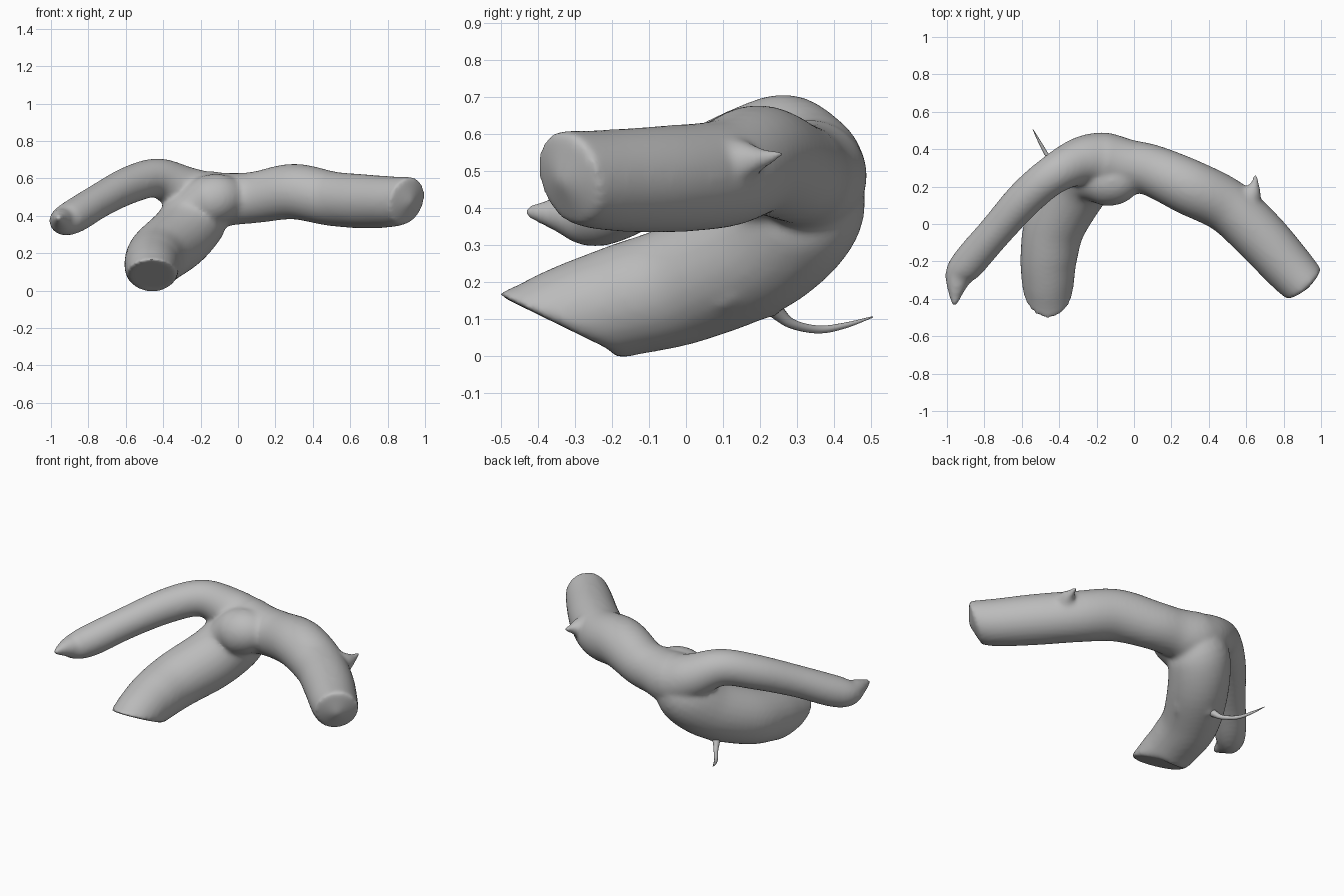
import bpy, bmesh, math
from mathutils import Vector

cube = bpy.data.objects.get("Cube")
if cube:
    bpy.data.objects.remove(cube, do_unlink=True)

grey = bpy.data.materials.new("bark grey")
grey.use_nodes = True
colour = (0.5, 0.5, 0.5, 1)
grey.diffuse_color = colour
grey.node_tree.nodes["Principled BSDF"].inputs["Base Color"].default_value = colour


def spline(points, steps=6):
    """Catmull-Rom through (x, y, z, radius) points."""
    p = [Vector(q) for q in points]
    p = [2 * p[0] - p[1]] + p + [2 * p[-1] - p[-2]]
    out = []
    for a, b, c, d in zip(p, p[1:], p[2:], p[3:]):
        for i in range(steps):
            t = i / steps
            out.append(0.5 * (2 * b + (c - a) * t + (2 * a - 5 * b + 4 * c - d) * t * t
                              + (3 * b - a - 3 * c + d) * t ** 3))
    return out + [p[-2]]


def tube(bm, points, cut=None, sides=24, dome=0.0):
    """Sweep a circle along the path; the rings tilt towards the end normal cut."""
    path = spline(points)
    centres = [q.to_3d() for q in path]
    last = len(path) - 1
    rings = []
    for i, c in enumerate(centres):
        along = (centres[min(i + 1, last)] - centres[max(i - 1, 0)]).normalized()
        side = along.cross(Vector((0, 0, 1))).normalized()
        up = side.cross(along)
        n = along.lerp(Vector(cut), max(0, 1 - (last - i) / 10)) if cut else along
        ring = []
        for k in range(sides):
            a = 2 * math.pi * k / sides
            off = (side * math.cos(a) + up * math.sin(a)) * path[i].w
            off -= along * (off.dot(n) / along.dot(n))
            ring.append(bm.verts.new(c + off))
        rings.append(ring)
    for r, s in zip(rings, rings[1:]):
        for k in range(sides):
            j = (k + 1) % sides
            bm.faces.new((r[k], r[j], s[j], s[k]))
    bm.faces.new(rings[0][::-1])
    tip = bm.verts.new(centres[-1] + n * dome)
    for k in range(sides):
        bm.faces.new((rings[-1][k], rings[-1][(k + 1) % sides], tip))


def finish(name, bm):
    bmesh.ops.recalc_face_normals(bm, faces=bm.faces)
    mesh = bpy.data.meshes.new(name)
    bm.to_mesh(mesh)
    bm.free()
    mesh.materials.append(grey)
    mesh.polygons.foreach_set("use_smooth", [True] * len(mesh.polygons))
    obj = bpy.data.objects.new(name, mesh)
    bpy.context.collection.objects.link(obj)
    return obj


bm = bmesh.new()
# Arched limb from the pointed thin right end to the thick left end
tube(bm, [(-.96, -.435, .39, .015), (-.95, -.34, .383, .052), (-.93, -.265, .375, .08),
          (-.87, -.19, .402, .092), (-.74, -.04, .482, .092), (-.58, .14, .565, .1),
          (-.43, .265, .602, .106), (-.285, .335, .537, .13), (-.17, .335, .487, .156),
          (-.03, .312, .49, .14), (.1, .285, .5, .138), (.3, .195, .53, .149),
          (.5, .095, .492, .146), (.67, -.06, .478, .145), (.82, -.225, .475, .136),
          (.905, -.317, .482, .124)], cut=(.64, -.72, -.25), dome=.04)
# Thick trunk, cut off at a slant
tube(bm, [(-.14, .335, .49, .11), (-.21, .32, .415, .172), (-.305, .205, .293, .175),
          (-.42, 0, .198, .165), (-.455, -.17, .15, .153), (-.46, -.28, .115, .143),
          (-.46, -.35, .087, .135)], cut=(0, -.44, -.9))
# Filled fork between the branches
tube(bm, [(-.3, .2, .42, .07), (-.2, .23, .465, .128), (-.1, .235, .495, .132),
          (.01, .275, .5, .09)])
# Pointed spur on the back of the left branch
tube(bm, [(.56, .08, .51, .1), (.62, .15, .525, .065), (.645, .21, .535, .028),
          (.65, .265, .548, .01)])
# Keel of the trunk, narrowing to the tendril
tube(bm, [(-.3, .12, .23, .13), (-.345, .19, .175, .085), (-.38, .25, .125, .03)])
limb = finish("forked_branch", bm)
remesh = limb.modifiers.new("merge", 'REMESH')
remesh.mode = 'VOXEL'
remesh.voxel_size = 0.012
remesh.use_smooth_shade = True
soften = limb.modifiers.new("soften", 'SMOOTH')
soften.factor = 0.5
soften.iterations = 14

# Thin tendril under the fork
bm = bmesh.new()
tube(bm, [(-.35, .2, .17, .035), (-.385, .25, .115, .02), (-.41, .29, .085, .013),
          (-.46, .36, .071, .011), (-.5, .43, .082, .008), (-.54, .505, .105, .002)], sides=10)
finish("tendril", bm)
